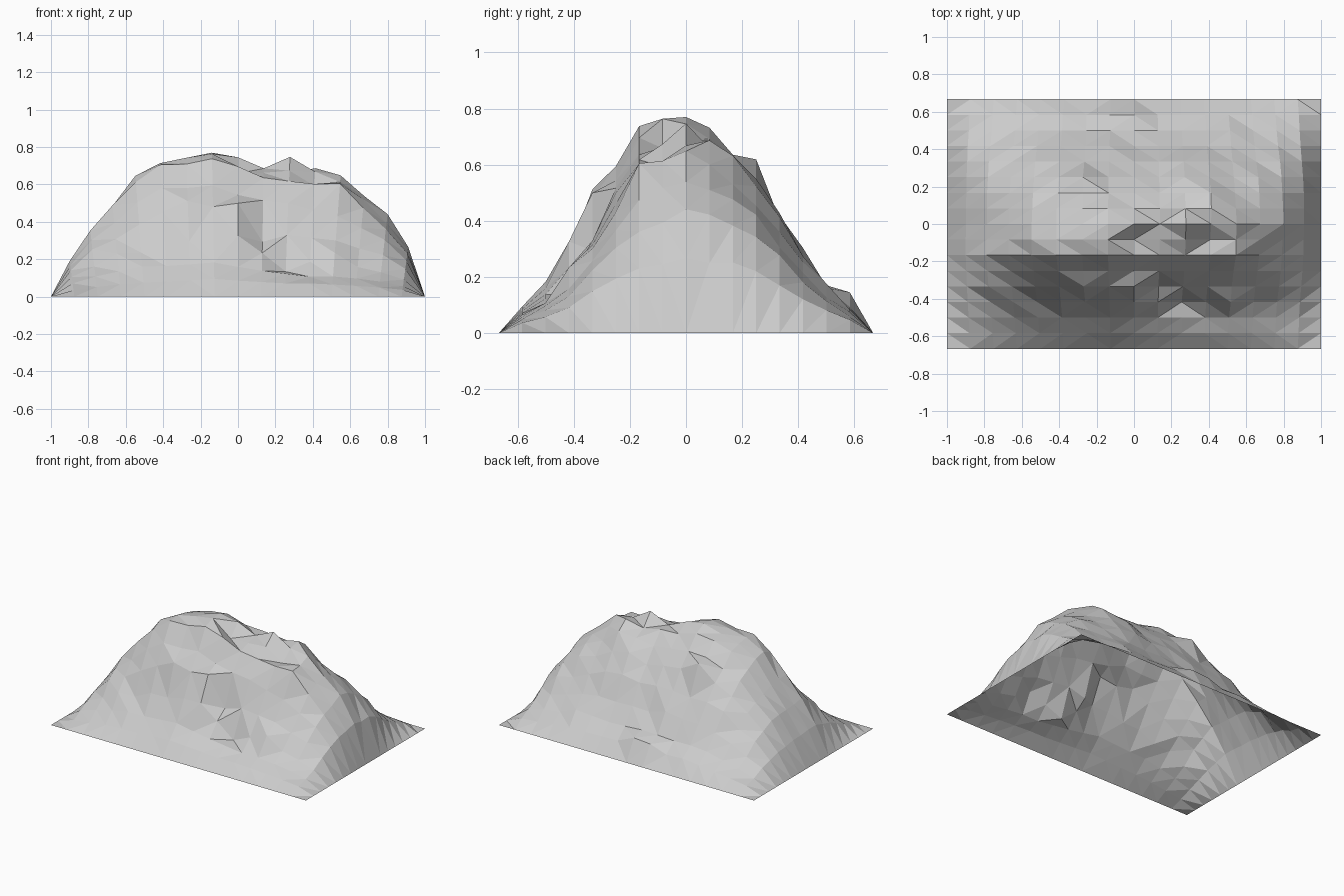
import bpy
import bmesh
import random

cube = bpy.data.objects.get("Cube")
if cube:
    bpy.data.objects.remove(cube, do_unlink=True)

random.seed(4)
CELLS = 16
HALF_X, HALF_Y = 1.0, 0.667
PEAK = 0.78

# Skyline along the length, and cross-sections of the left and right parts
ridge = [0, .19, .35, .49, .63, .72, .76, .78, .745, .72, .755, .71, .65, .55, .43, .27, 0]
section_a = [0, .09, .18, .31, .48, .61, .745, .78, .77, .72, .63, .54, .43, .29, .17, .10, 0]
section_b = [0, .075, .12, .20, .35, .51, .64, .70, .765, .73, .64, .55, .43, .28, .17, .09, 0]

# Ledges, gullies and knobs: (column, row) -> height change
details = {
    (8, 7): -.05, (9, 7): -.02, (11, 7): -.04, (12, 7): .04,  # summit notches
    (8, 8): .02, (9, 8): -.04, (10, 8): .02, (11, 8): -.03,
    (9, 9): .03, (10, 9): -.04, (11, 9): .03, (12, 6): .06,
    (8, 4): .08, (9, 4): -.07, (8, 3): .06, (10, 4): -.03,    # front gully
    (10, 3): -.07, (12, 3): .06, (6, 4): .05,
    (4, 3): -.04,                                             # side hollow
    (6, 11): .09, (11, 10): .06, (5, 9): .02,                 # back knobs
    (7, 15): .04, (8, 15): .05, (12, 14): .02,
}


def height(col, row):
    """Height of the hill at a grid point; the border stays on the ground."""
    if col in (0, CELLS) or row in (0, CELLS):
        return 0.0
    blend = min(1, max(0, (col - 7) / 3))
    s = section_a[row] * (1 - blend) + section_b[row] * blend
    # Low slopes fade more slowly toward the ends than the crest does
    z = s * (ridge[col] / PEAK) ** (0.6 + 0.4 * s / PEAK)
    rough = 0.06 * min(z, 0.3)
    return z + details.get((col, row), 0) + random.uniform(-rough, rough)


# Terrain grid, bulging slightly outward where it is high
bm = bmesh.new()
grid = []
for row in range(CELLS + 1):
    line = []
    for col in range(CELLS + 1):
        x = HALF_X * (2 * col / CELLS - 1)
        y = HALF_Y * (2 * row / CELLS - 1)
        z = height(col, row)
        line.append(bm.verts.new((x * (1 + 0.15 * z), y, z)))
    grid.append(line)

for row in range(CELLS):
    for col in range(CELLS):
        bm.faces.new((grid[row][col], grid[row][col + 1],
                      grid[row + 1][col + 1], grid[row + 1][col]))

# Flat triangular facets
bmesh.ops.triangulate(bm, faces=bm.faces[:], quad_method='SHORT_EDGE')
mesh = bpy.data.meshes.new("rocky_hill")
bm.to_mesh(mesh)
bm.free()

# Grey stone
stone = bpy.data.materials.new("grey_stone")
stone.use_nodes = True
color = (0.6, 0.6, 0.6, 1)
stone.diffuse_color = color
stone.node_tree.nodes["Principled BSDF"].inputs["Base Color"].default_value = color
mesh.materials.append(stone)

hill = bpy.data.objects.new("rocky_hill", mesh)
bpy.context.collection.objects.link(hill)
